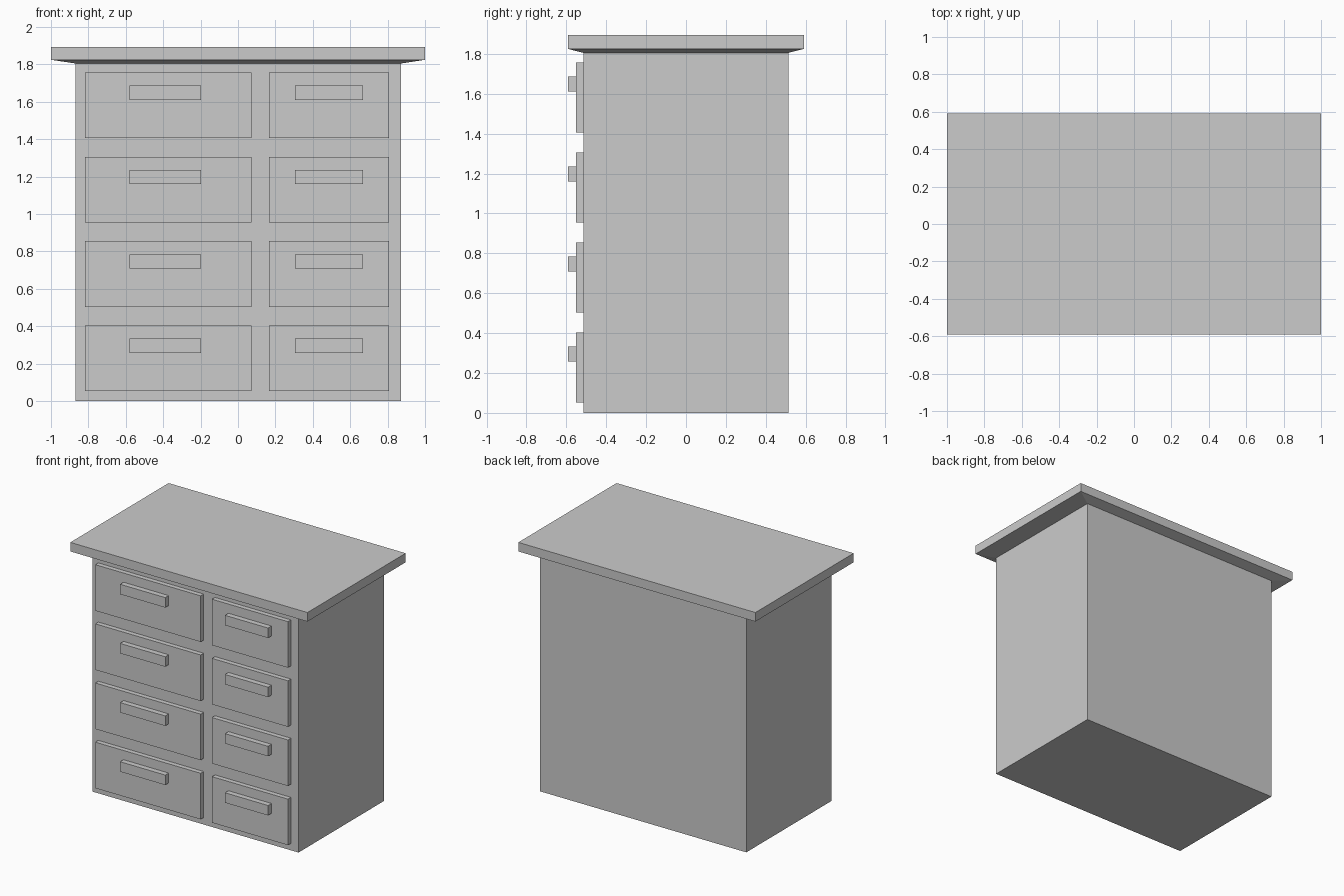
import bpy
import bmesh

if "Cube" in bpy.data.objects:
    bpy.data.objects.remove(bpy.data.objects["Cube"])


def loft(name, rings):
    """Closed solid through stacked rectangles given as (x0, x1, y0, y1, z)."""
    bm = bmesh.new()
    loops = [[bm.verts.new(p) for p in
              ((x0, y0, z), (x1, y0, z), (x1, y1, z), (x0, y1, z))]
             for x0, x1, y0, y1, z in rings]
    for lower, upper in zip(loops, loops[1:]):
        for i in range(4):
            j = (i + 1) % 4
            bm.faces.new((lower[i], lower[j], upper[j], upper[i]))
    bm.faces.new(loops[0][::-1])
    bm.faces.new(loops[-1])
    mesh = bpy.data.meshes.new(name)
    bm.to_mesh(mesh)
    bm.free()
    obj = bpy.data.objects.new(name, mesh)
    bpy.context.collection.objects.link(obj)
    return obj


def box(name, x, y, z):
    return loft(name, [(*x, *y, z[0]), (*x, *y, z[1])])


BODY_X, BODY_Y = (-0.868, 0.871), (-0.515, 0.513)
BODY_TOP = 1.805

# Cabinet body
box("cabinet_body", BODY_X, BODY_Y, (0, BODY_TOP))

# Overhanging top with sloped underside
loft("table_top", [
    (*BODY_X, *BODY_Y, BODY_TOP),
    (-1, 1, -0.592, 0.592, 1.825),
    (-1, 1, -0.592, 0.592, 1.894),
])

# Two columns of drawers, wide on the left: front extents and handle extents
columns = {
    "left": ((-0.818, 0.071), (-0.58, -0.199)),
    "right": ((0.166, 0.807), (0.305, 0.668)),
}
for side, (front_x, handle_x) in columns.items():
    for row in range(4):
        z = 0.053 + row * 0.451
        box(f"{side}_drawer_{row + 1}", front_x,
            (-0.551, BODY_Y[0]), (z, z + 0.351))
        box(f"{side}_handle_{row + 1}", handle_x,
            (-0.592, -0.551), (z + 0.205, z + 0.281))
